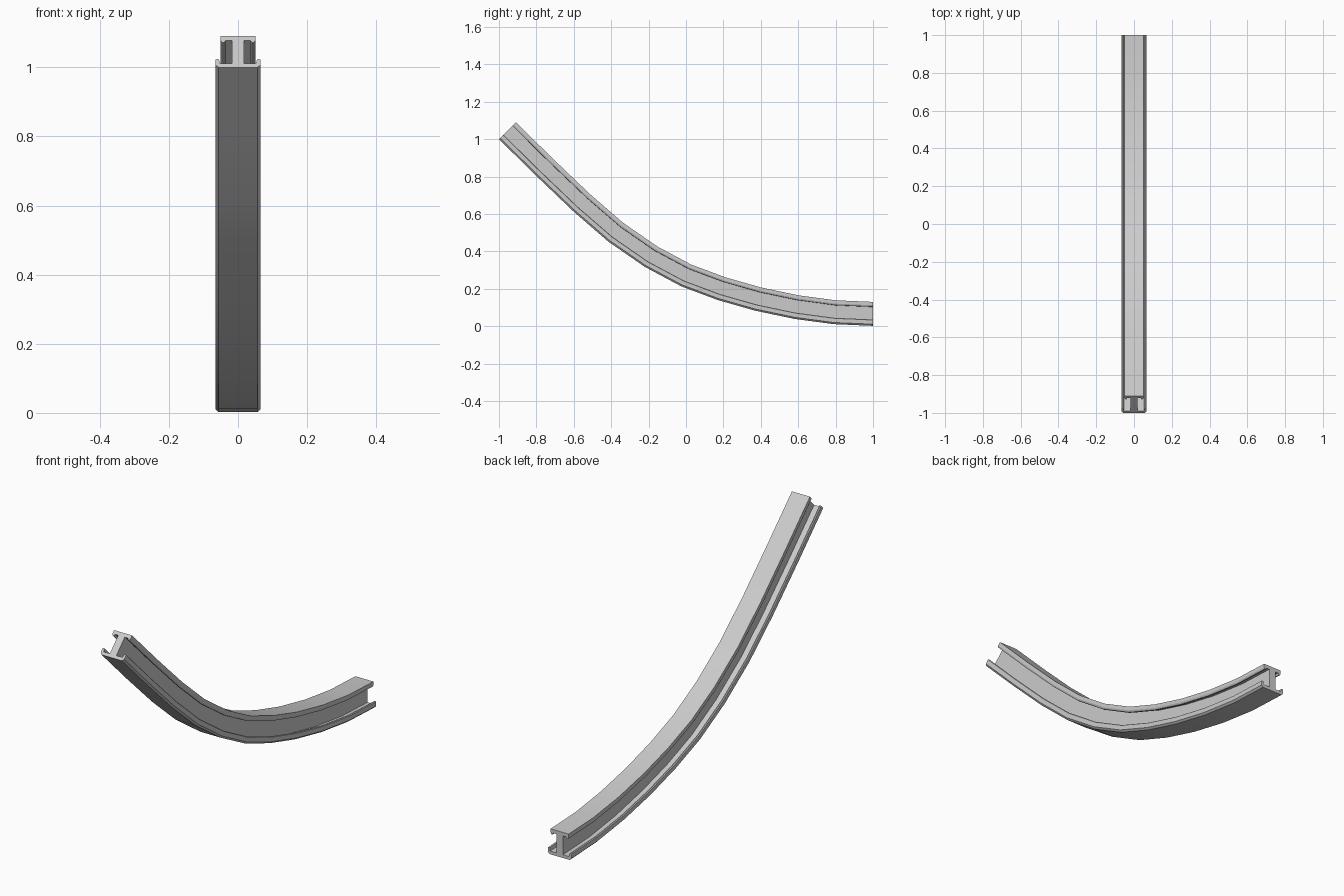
import bpy, bmesh, math
from mathutils import Vector

if "Cube" in bpy.data.objects:
    bpy.data.objects.remove(bpy.data.objects["Cube"])

# Right half of the rail cross-section: (x, height above the rail's underside)
half = [(0.056, 0), (0.065, 0.009), (0.065, 0.031), (0.061, 0.034), (0.055, 0.032),
        (0.052, 0.016), (0.018, 0.016), (0.018, 0.110), (0.036, 0.110),
        (0.040, 0.101), (0.046, 0.102), (0.050, 0.110), (0.050, 0.128)]
profile = half + [(-x, h) for x, h in reversed(half)]

# Underside path in the y-z plane, from the raised front end to the level back end
path = [Vector(p) for p in [(-1, 1), (-0.8, 0.803), (-0.6, 0.612), (-0.415, 0.452),
        (-0.22, 0.317), (-0.025, 0.213), (0.17, 0.14), (0.37, 0.083),
        (0.58, 0.039), (0.79, 0.011), (1, 0.002)]]


def tangent(i):
    if i == 0:
        return Vector((1, -1)).normalized()
    if i == len(path) - 1:
        return Vector((1, 0))
    return ((path[i + 1] - path[i]).normalized() + (path[i] - path[i - 1]).normalized()).normalized()


# Sweep the section along the path
bm = bmesh.new()
rings = []
for i, p in enumerate(path):
    t = tangent(i)
    n = Vector((-t.y, t.x))
    rings.append([bm.verts.new((x, p.x + n.x * h, p.y + n.y * h)) for x, h in profile])
count = len(profile)
for a, b in zip(rings, rings[1:]):
    for k in range(count):
        j = (k + 1) % count
        bm.faces.new((a[k], a[j], b[j], b[k]))
# End caps
bm.faces.new(rings[0])
bm.faces.new(list(reversed(rings[-1])))
bmesh.ops.recalc_face_normals(bm, faces=bm.faces)

mesh = bpy.data.meshes.new("curved_rail")
bm.to_mesh(mesh)
bm.free()
rail = bpy.data.objects.new("curved_rail", mesh)
bpy.context.collection.objects.link(rail)

# Smooth along the bend, sharp across the section
bpy.context.view_layer.objects.active = rail
rail.select_set(True)
bpy.ops.object.shade_smooth_by_angle(angle=math.radians(25))
